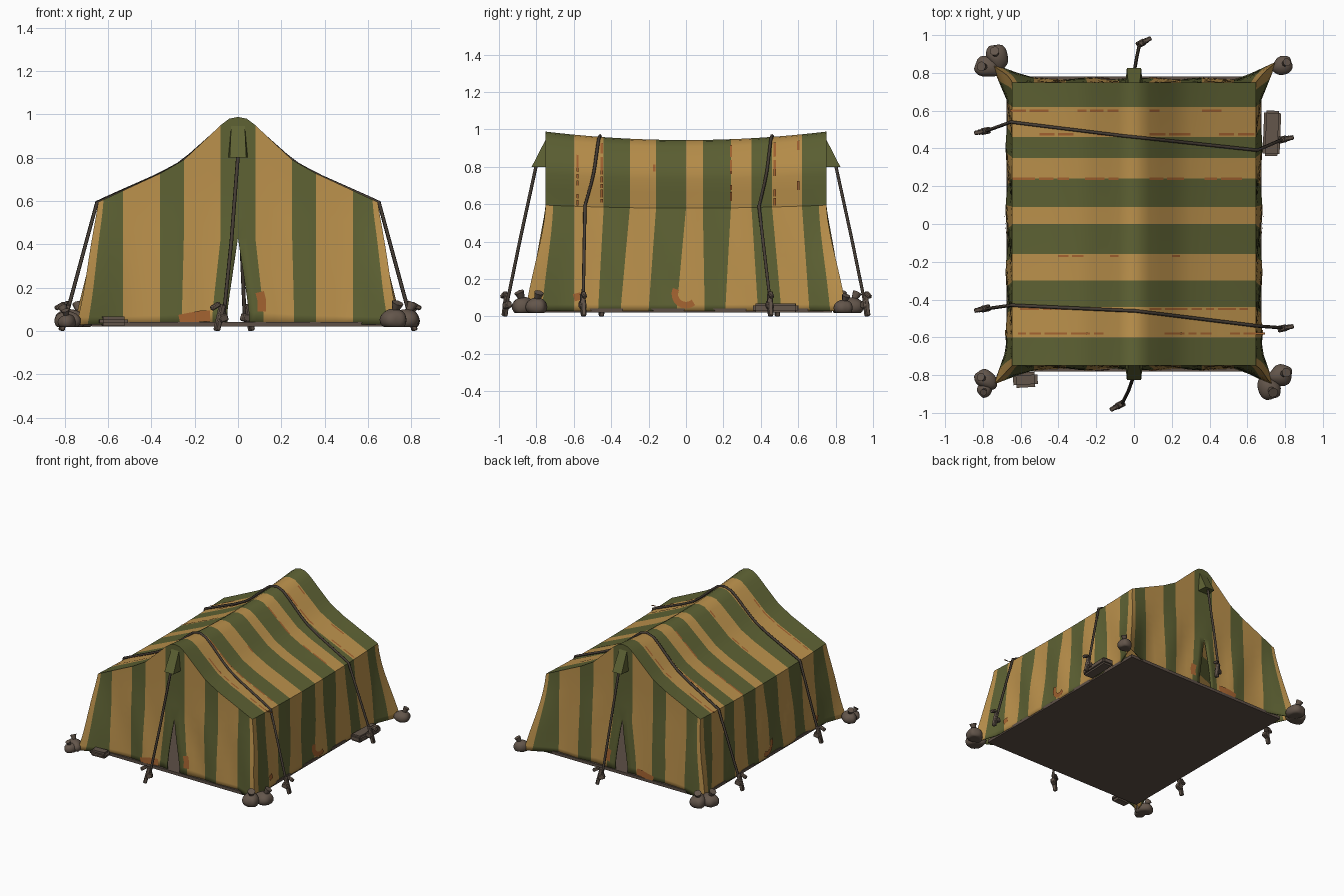
import bpy, bmesh, math, random
from mathutils import Vector, Matrix

if "Cube" in bpy.data.objects:
    bpy.data.objects.remove(bpy.data.objects["Cube"])
random.seed(4)

def material(name, c):
    m = bpy.data.materials.new(name)
    m.diffuse_color = (*c, 1)
    m.use_nodes = True
    m.node_tree.nodes["Principled BSDF"].inputs["Base Color"].default_value = m.diffuse_color
    return m

OCHRE = material("ochre_canvas", (0.50, 0.285, 0.072))
GREEN = material("olive_canvas", (0.112, 0.122, 0.034))
RUST = material("rust_patch", (0.37, 0.125, 0.030))
BROWN = material("brown_sackcloth", (0.125, 0.092, 0.070))
ROPE = material("dark_rope", (0.06, 0.046, 0.035))
MAT = material("groundsheet_brown", (0.11, 0.08, 0.062))

def finish(name, bm, mats, angle=40):
    me = bpy.data.meshes.new(name)
    bm.to_mesh(me)
    bm.free()
    ob = bpy.data.objects.new(name, me)
    bpy.context.collection.objects.link(ob)
    for m in mats:
        me.materials.append(m)
    bpy.ops.object.select_all(action='DESELECT')
    ob.select_set(True)
    bpy.context.view_layer.objects.active = ob
    bpy.ops.object.shade_smooth_by_angle(angle=math.radians(angle))
    return ob

def clamp(v):
    return max(0.0, min(1.0, v))

def interp(table, x):
    for (a, p), (b, q) in zip(table, table[1:]):
        if x <= b:
            return p + (q - p) * (x - a) / (b - a)
    return table[-1][1]

# Shape of the cloth: ridge profile, flared corners, sagging ridge, soft folds
EAVE, BASE, HX, HY = 0.595, 0.03, 0.645, 0.75
PROFILE = [(0, .988), (.04, .98), (.08, .95), (.14, .893), (.25, .79), (.36, .727), (HX, EAVE)]

def cloth(x, y, z):
    w = clamp((EAVE - z) / (EAVE - BASE))
    sx, sy = math.copysign(1, x), math.copysign(1, y)
    cx, cy = clamp((abs(x) - .55) / .095), clamp((abs(y) - .66) / .09)
    b = math.sin(math.pi * min(1, w * .8))
    f = cx * cy * w ** 1.3
    sag = .045 * (1 - (y / HY) ** 2) * (z / .985) ** 2
    return Vector((x + sx * (cx * (.03 * w + .008 * math.sin(19 * y + 6 * z) * b) + .075 * f),
                   y + sy * (cy * (.02 * w + .009 * math.sin(21 * x + 5 * z) * b) + .085 * f),
                   z - sag))

def roof(x, y):
    return cloth(x, y, interp(PROFILE, abs(x)))

def gap(z):
    return .05 * clamp((.43 - z) / .33)

def grid(bm, rows, colour):
    vs = [[bm.verts.new(p) for p in r] for r in rows]
    for i in range(len(vs) - 1):
        for j in range(len(vs[0]) - 1):
            f = bm.faces.new((vs[i][j], vs[i + 1][j], vs[i + 1][j + 1], vs[i][j + 1]))
            f.material_index = colour(i, j)

# Striped canvas: roof, side walls, split end walls
ROOF_Y = [-.75, -.71, -.60, -.44, -.30, -.16, 0, .09, .24, .35, .46, .62, .71, .75]
WALL_Y = [-.75, -.71, -.60, -.47, -.35, -.20, -.05, .10, .21, .385, .51, .66, .71, .75]
XS = [0, .04, .08, .14, .20, .25, .30, .36, .45, .53, .58, .62, HX]
VS = [0, .06, .14, .23, .32, .42, .52, .63, .75, .88, 1]
N = 3
cols = []
for k in range(13):
    for n in range(N):
        t = n / N
        cols.append((ROOF_Y[k] + t * (ROOF_Y[k + 1] - ROOF_Y[k]), WALL_Y[k] + t * (WALL_Y[k + 1] - WALL_Y[k])))
cols.append((HY, HY))

def end_green(j):
    m = (XS[j] + XS[j + 1]) / 2
    return int(m < .08 or .25 < m < .36 or .53 < m < .62)

bm = bmesh.new()
for s in (-1, 1):
    grid(bm, [[roof(s * x, yr) for x in XS] for yr, yw in cols],
         lambda i, j: int(i // N % 2 == 1 or i // N in (0, 12)))
    grid(bm, [[cloth(s * HX, yw + (yr - yw) * v, BASE + v * (EAVE - BASE)) for v in VS] for yr, yw in cols],
         lambda i, j: int(i // N % 2 == 1))
    for e in (-1, 1):
        rows = []
        for v in VS:
            row = []
            for x in XS:
                z = BASE + v * (interp(PROFILE, x) - BASE)
                p = cloth(s * x, e * HY, z)
                p.x += s * gap(z) * clamp(1 - x / .3)
                row.append(p)
            rows.append(row)
        grid(bm, rows, lambda i, j: end_green(j))
bmesh.ops.remove_doubles(bm, verts=bm.verts, dist=.0008)
bmesh.ops.recalc_face_normals(bm, faces=bm.faces)
tent = finish("tent_canvas", bm, [OCHRE, GREEN], 35)
sol = tent.modifiers.new("thickness", 'SOLIDIFY')
sol.thickness, sol.offset = .006, -1

# Rust stitching and patches laid on the cloth
def strip(bm, fn, pts, width, off):
    vs = []
    for i, p in enumerate(pts):
        d = (Vector(pts[min(i + 1, len(pts) - 1)]) - Vector(pts[max(i - 1, 0)])).normalized()
        n = Vector((-d.y, d.x)) * width / 2
        vs.append([bm.verts.new(fn(p[0] + k * n.x, p[1] + k * n.y) + Vector(off)) for k in (-1, 1)])
    for a, b in zip(vs, vs[1:]):
        bm.faces.new((a[0], b[0], b[1], a[1]))

bm = bmesh.new()
for y in (.60, .475, .24, -.17, -.45, -.58):
    for s in (-1, 1):
        x = .08
        while x < .58:
            d = random.uniform(.04, .12)
            if random.random() < .6:
                strip(bm, roof, [(s * (x + d * t / 3), y) for t in range(4)], .012, (s * .002, 0, .004))
            x += d + .02
for e in (-1, 1):
    strip(bm, lambda x, z: cloth(x, e * HY, z), [(-.27, .05), (-.22, .06), (-.17, .07), (-.13, .07)], .05, (0, e * .005, 0))
    strip(bm, lambda x, z: cloth(x, e * HY, z), [(.10, .18), (.11, .14), (.11, .09)], .04, (0, e * .005, 0))
for s in (-1, 1):
    arc = [(.0 + .06 * math.cos(a), .12 + .06 * math.sin(a)) for a in [math.pi * (.85 + k * .11) for k in range(9)]]
    strip(bm, lambda y, z: cloth(s * HX, y, z), arc, .035, (s * .006, 0, 0))
    strip(bm, lambda y, z: cloth(s * HX, y, z), [(-.56, .11), (-.60, .10)], .04, (s * .006, 0, 0))
finish("rust_patches", bm, [RUST])

# Boxes: groundsheet and flat weights
def box(name, loc, size, mat, rot=0, bevel=0.0):
    bm = bmesh.new()
    bmesh.ops.create_cube(bm, size=1, matrix=Matrix.Translation(loc) @ Matrix.Rotation(rot, 4, 'Z') @ Matrix.Diagonal((*size, 1)))
    if bevel:
        bmesh.ops.bevel(bm, geom=bm.edges[:], offset=bevel, segments=2, affect='EDGES')
    return finish(name, bm, [mat])

box("groundsheet", (0, 0, .031), (1.35, 1.56, .022), MAT)
box("side_weight", (.73, .48, .045), (.09, .24, .05), BROWN, -.04, .012)
box("front_weight", (-.575, -.825, .045), (.13, .08, .045), BROWN, .06, .015)

# Ridge hoods at both ends
for e, name in ((-1, "front_ridge_hood"), (1, "back_ridge_hood")):
    bm = bmesh.new()
    top = [bm.verts.new((s * .03, e * .735, .975)) for s in (-1, 1)]
    out = [bm.verts.new((s * .038, e * .825, .80)) for s in (-1, 1)]
    back = [bm.verts.new((s * .045, e * .748, .80)) for s in (-1, 1)]
    for f in ((top[0], top[1], out[1], out[0]), (out[0], out[1], back[1], back[0]),
              (top[0], out[0], back[0]), (top[1], back[1], out[1]), (top[0], back[0], back[1], top[1])):
        bm.faces.new(f)
    bmesh.ops.recalc_face_normals(bm, faces=bm.faces)
    finish(name, bm, [GREEN])

# Guy ropes
def rope(name, pts, r=.009):
    cu = bpy.data.curves.new(name, 'CURVE')
    cu.dimensions, cu.bevel_depth, cu.bevel_resolution, cu.use_fill_caps = '3D', r, 1, True
    sp = cu.splines.new('POLY')
    sp.points.add(len(pts) - 1)
    for q, p in zip(sp.points, pts):
        q.co = (*p, 1)
    cu.materials.append(ROPE)
    ob = bpy.data.objects.new(name, cu)
    bpy.context.collection.objects.link(ob)
    bpy.ops.object.select_all(action='DESELECT')
    ob.select_set(True)
    bpy.context.view_layer.objects.active = ob
    bpy.ops.object.convert(target='MESH')

# Pegs: leaning shaft, crooked head, knot
def peg(name, x, y, ang):
    bm = bmesh.new()
    base = Matrix.Translation((x, y, 0)) @ Matrix.Rotation(ang, 4, 'Z')
    def add(loc, tilt, size):
        bmesh.ops.create_cube(bm, size=1, matrix=base @ Matrix.Translation(loc) @ Matrix.Rotation(tilt, 4, 'Y') @ Matrix.Diagonal((*size, 1)))
    add((0, 0, .062), -.25, (.026, .028, .125))
    add((.022, 0, .115), .5, (.05, .024, .022))
    add((-.015, 0, .06), .3, (.045, .036, .035))
    bmesh.ops.bevel(bm, geom=bm.edges[:], offset=.005, segments=1, affect='EDGES')
    finish(name, bm, [BROWN])

rope("front_guy_rope", [(0, -.80, .81), (-.03, -.885, .42), (-.065, -.955, .08)])
rope("back_guy_rope", [(0, .80, .81), (.015, .885, .42), (.03, .955, .08)])
peg("front_peg", -.085, -.963, math.pi + .5)
peg("back_peg", .05, .963, .5)
for name, ys in (("front", (-.45, -.43, -.46, -.54, -.55)), ("back", (.49, .54, .46, .39, .45))):
    pts = [(-.79, ys[0], .08)]
    for k in range(-12, 13):
        x = k / 12 * (HX + .004)
        y = ys[2] + (ys[3] - ys[2]) * k / 12 if k > 0 else ys[2] + (ys[1] - ys[2]) * -k / 12
        pts.append(tuple(roof(max(-HX, min(HX, x)), y) + Vector((math.copysign(.006, x), 0, .006))))
    pts.append((.79, ys[4], .08))
    rope(name + "_over_rope", pts)
    peg(name + "_left_peg", -.80, ys[0], math.pi + .2)
    peg(name + "_right_peg", .80, ys[4], .2)

# Tied sandbags on the corners
def bag(name, x, y, r, ang, lift=0):
    bm = bmesh.new()
    bmesh.ops.create_icosphere(bm, subdivisions=3, radius=1)
    for v in bm.verts:
        c = v.co
        c.z = max(c.z, -.65)
        k = 1 + .07 * math.sin(4 * c.x + 9 * x) + .06 * math.sin(5 * c.y + 7 * y)
        v.co = Vector((c.x * r * k, c.y * r * .8 * k, (c.z + .65) * r * .72))
    m = Matrix.Translation((r * .35, 0, r * 1.3)) @ Matrix.Rotation(.5, 4, 'Y')
    bmesh.ops.create_cone(bm, cap_ends=True, segments=8, radius1=r * .22, radius2=r * .38, depth=r * .6, matrix=m)
    bmesh.ops.transform(bm, verts=bm.verts, matrix=Matrix.Translation((x, y, .018 + lift)) @ Matrix.Rotation(ang, 4, 'Z'))
    finish(name, bm, [BROWN], 50)

BAGS = [("front_left", -.785, -.825, .062, 2.6), ("front_left_small", -.785, -.87, .05, 4.2),
        ("front_right", .715, -.865, .072, -.9), ("front_right_outer", .775, -.80, .07, .4),
        ("back_left", -.725, .885, .07, 2.0), ("back_left_outer", -.775, .83, .07, 3.0),
        ("back_right", .785, .84, .06, .6)]
for n, x, y, r, a in BAGS:
    bag(n + "_sandbag", x, y, r, a)
